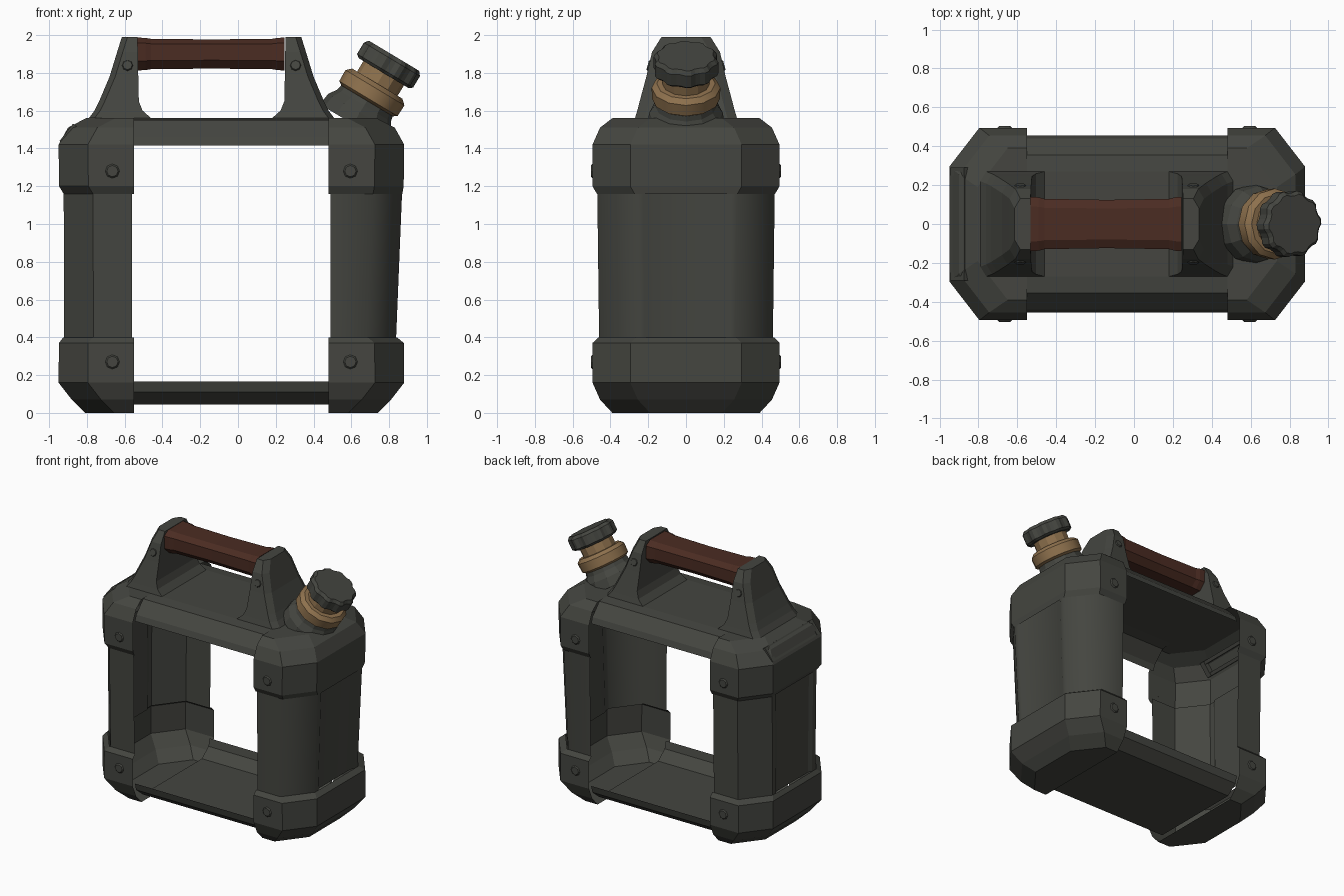
import bpy, bmesh, math
from mathutils import Matrix, Vector

if "Cube" in bpy.data.objects:
    bpy.data.objects.remove(bpy.data.objects["Cube"])

def mat(name, rgb):
    m = bpy.data.materials.new(name)
    m.diffuse_color = (*rgb, 1)
    m.use_nodes = True
    m.node_tree.nodes["Principled BSDF"].inputs["Base Color"].default_value = m.diffuse_color
    return m

GREY = mat("dark olive grey", (0.058, 0.060, 0.051))
BROWN = mat("grip brown", (0.070, 0.025, 0.016))
BRASS = mat("collar brass", (0.27, 0.165, 0.075))
CX = -0.035                       # body symmetry plane
HX = -0.14                        # handle symmetry plane
CORE = Vector((CX, 0, 0.8))

def make(name, bm, material, shell=False, matrix=None, smooth=0):
    """Turn a bmesh into an object; open shells are oriented away from the core."""
    if matrix:
        bm.transform(matrix)
    bmesh.ops.recalc_face_normals(bm, faces=bm.faces[:])
    if shell:
        s = sum(f.calc_area() * f.normal.dot(f.calc_center_median() - CORE) for f in bm.faces)
        if s < 0:
            bmesh.ops.reverse_faces(bm, faces=bm.faces[:])
    me = bpy.data.meshes.new(name)
    bm.to_mesh(me)
    bm.free()
    me.materials.append(material)
    ob = bpy.data.objects.new(name, me)
    bpy.context.collection.objects.link(ob)
    if smooth:
        bpy.ops.object.select_all(action='DESELECT')
        ob.select_set(True)
        bpy.context.view_layer.objects.active = ob
        bpy.ops.object.shade_smooth_by_angle(angle=math.radians(smooth))
    return ob

def loft(rings, closed=True, start=False, end=False):
    bm = bmesh.new()
    rows = [[bm.verts.new(p) for p in r] for r in rings]
    n = len(rows[0])
    for a, b in zip(rows, rows[1:]):
        for i in range(n if closed else n - 1):
            j = (i + 1) % n
            bm.faces.new((a[i], a[j], b[j], b[i]))
    if start:
        bm.faces.new(rows[0])
    if end:
        bm.faces.new(rows[-1])
    return bm

def channel(side, levels, end=False):
    """C-shaped wall, open toward the middle. Level: z, inner u, outer u, half depth."""
    rings = []
    for z, ui, uo, yw in levels:
        uc, yc = uo - 0.155, yw - 0.2
        plan = [(ui, -yw), (uc, -yw), (uo, -yc), (uo, yc), (uc, yw), (ui, yw)]
        rings.append([(CX + side * u, y, z) for u, y in plan])
    return loft(rings, closed=False, end=end)

def lathe(profile, n, flute=0):
    rings = []
    for r, t in profile:
        ring = []
        for i in range(n):
            k = r * (1 - flute * (i % 4 >= 2))
            a = 2 * math.pi * i / n
            ring.append((k * math.cos(a), k * math.sin(a), t))
        rings.append(ring)
    return loft(rings, start=True, end=True)

def box(name, size, matrix, material=GREY):
    bm = bmesh.new()
    bmesh.ops.create_cube(bm, size=1, matrix=Matrix.Diagonal((*size, 1)))
    return make(name, bm, material, matrix=matrix)

# Columns and corner guards, left and right
for side, tag in ((-1, "left"), (1, "right")):
    top_u = 0.888 if side < 0 else 0.905
    low_u = 0.885 if side < 0 else 0.872
    bm = channel(side, [(0.395, 0.525, low_u, 0.46), (1.2, 0.525, top_u, 0.47)])
    # shallow pressed panel in the end wall
    bm.normal_update()
    wall = max(bm.faces, key=lambda f: side * f.calc_center_median().x)
    bmesh.ops.inset_region(bm, faces=[wall], thickness=0.04)
    bmesh.ops.inset_region(bm, faces=[wall], thickness=0.03)
    for v in wall.verts:
        v.co.x -= side * 0.015
    make(tag + "_column", bm, GREY, True, smooth=60 if side > 0 else 0)

    make(tag + "_bottom_guard", channel(side, [
        (0.40, 0.515, low_u + 0.005, 0.465), (0.37, 0.515, 0.913, 0.495),
        (0.16, 0.515, 0.915, 0.495), (0.07, 0.515, 0.845, 0.455),
        (0.0, 0.515, 0.775, 0.39)], end=True), GREY, True)
    make(tag + "_top_guard", channel(side, [
        (1.16, 0.515, top_u, 0.472), (1.20, 0.515, 0.912, 0.495),
        (1.42, 0.515, 0.915, 0.495), (1.51, 0.515, 0.865, 0.455),
        (1.56, 0.515, 0.77, 0.39)], end=True), GREY, True)

    # Bolts on the guards, front and back
    for z in (0.27, 1.28):
        for f in (-1, 1):
            bm = lathe([(0.04, -0.004), (0.03, 0.006)], 8)
            make(tag + "_bolt", bm, GREY, matrix=Matrix.Translation(
                (CX + side * 0.63, f * 0.497, z)) @ Matrix.Rotation(-f * math.pi / 2, 4, 'X'))

# Top and bottom trays joining the two ends
def tray(name, section):
    make(name, loft([[(x, y, z) for y, z in section] for x in (-0.56, 0.49)],
                    closed=False), GREY, True)

tray("bottom_tray", [(-0.455, 0.165), (-0.44, 0.11), (-0.36, 0.045),
                     (0.36, 0.045), (0.44, 0.11), (0.455, 0.165)])
tray("top_tray", [(-0.455, 1.415), (-0.44, 1.46), (-0.355, 1.55), (-0.27, 1.56),
                  (0.27, 1.56), (0.355, 1.55), (0.44, 1.46), (0.455, 1.415)])

# Handle posts, mirrored
for side, tag in ((-1, "left"), (1, "right")):
    rings = []
    for z, ui, uo, y in ((1.56, 0.32, 0.65, 0.27), (1.60, 0.365, 0.62, 0.258),
                         (1.65, 0.385, 0.595, 0.245), (1.78, 0.388, 0.54, 0.21),
                         (1.91, 0.39, 0.50, 0.18), (1.99, 0.392, 0.475, 0.13)):
        plan = [(ui, -y), (uo - 0.03, -y), (uo, -y + 0.05),
                (uo, y - 0.05), (uo - 0.03, y), (ui, y)]
        rings.append([(HX + side * u, v, z) for u, v in plan])
    make(tag + "_handle_post", loft(rings, end=True), GREY)
    for f in (-1, 1):
        bm = lathe([(0.032, -0.006), (0.025, 0.006)], 8)
        make(tag + "_handle_bolt", bm, GREY, matrix=Matrix.Translation(
            (HX + side * 0.445, f * 0.197, 1.84)) @ Matrix.Rotation(-f * 1.3, 4, 'X'))

# Grip, slightly waisted
rings = []
for x, s in ((-0.535, 1.06), (-0.49, 1.04), (-0.46, 0.98), (-0.14, 0.94),
             (0.18, 0.98), (0.21, 1.04), (0.245, 1.06)):
    half = [(0.085, 0.082), (0.132, 0.055), (0.132, -0.035), (0.085, -0.082)]
    ring = half + [(-y, z) for y, z in reversed(half)]
    rings.append([(x, y * s, 1.9 + z * s) for y, z in ring])
make("handle_grip", loft(rings, start=True, end=True), BROWN)

# Tilted spout: neck, collar, thread and fluted cap
spout = Matrix.Translation((0.712, 0, 1.70)) @ Matrix.Rotation(math.radians(31), 4, 'Y')
make("spout_neck", lathe([(0.205, -0.2), (0.195, -0.13), (0.165, -0.085), (0.155, -0.04)], 12),
     GREY, matrix=spout)
make("spout_collar", lathe([(0.15, -0.062), (0.18, -0.042), (0.182, 0.025), (0.155, 0.05)], 12),
     BRASS, matrix=spout, smooth=35)
make("spout_thread", lathe([(0.125, 0.04), (0.125, 0.13)], 12), BRASS, matrix=spout)
make("spout_cap", lathe([(0.155, 0.115), (0.173, 0.13), (0.173, 0.2), (0.155, 0.222)], 40, 0.07),
     GREY, matrix=spout)

# Strap buckle on the upper left edge
buckle = Matrix.Translation((-0.895, 0, 1.475)) @ Matrix.Rotation(math.radians(-52), 4, 'Y')
for s in (-1, 1):
    box("buckle_bar", (0.025, 0.58, 0.03),
        buckle @ Matrix.Translation((s * 0.045, 0, 0)))
    box("buckle_end", (0.115, 0.04, 0.035),
        buckle @ Matrix.Translation((0, s * 0.27, 0)))
